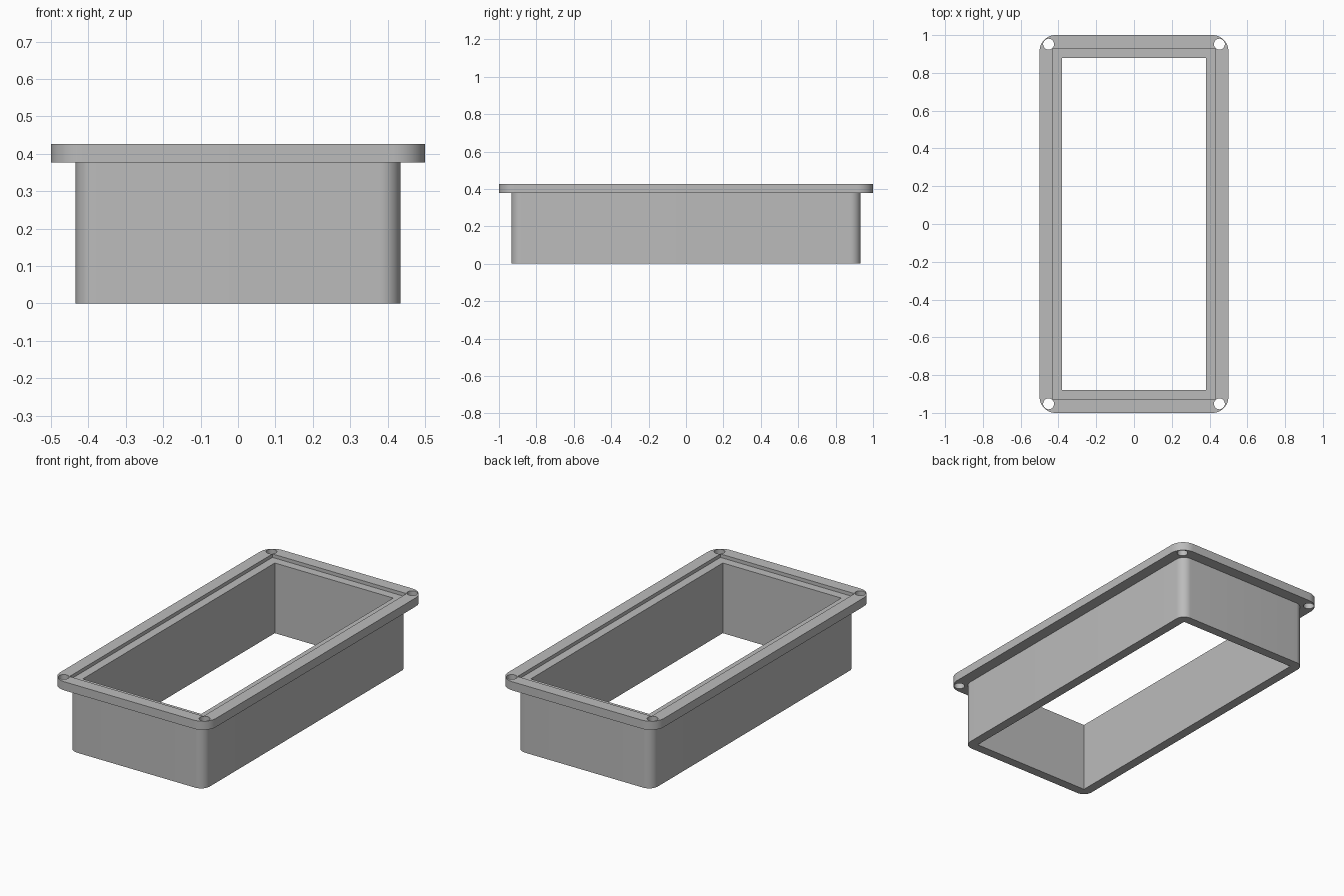
import bpy, bmesh, math

if "Cube" in bpy.data.objects:
    bpy.data.objects.remove(bpy.data.objects["Cube"], do_unlink=True)

grey = bpy.data.materials.new("plain_grey")
grey.use_nodes = True
colour = (0.5, 0.5, 0.5, 1)
grey.diffuse_color = colour
grey.node_tree.nodes["Principled BSDF"].inputs["Base Color"].default_value = colour

TOP, LIP = 0.427, 0.377


def prism(name, outline, z0, z1):
    """Extrude a flat outline from z0 to z1."""
    bm = bmesh.new()
    face = bm.faces.new([bm.verts.new((x, y, z0)) for x, y in outline])
    new = bmesh.ops.extrude_face_region(bm, geom=[face])["geom"]
    bmesh.ops.translate(bm, vec=(0, 0, z1 - z0),
                        verts=[v for v in new if isinstance(v, bmesh.types.BMVert)])
    bmesh.ops.recalc_face_normals(bm, faces=bm.faces)
    mesh = bpy.data.meshes.new(name)
    bm.to_mesh(mesh)
    bm.free()
    mesh.materials.append(grey)
    obj = bpy.data.objects.new(name, mesh)
    bpy.context.collection.objects.link(obj)
    return obj


def arc(cx, cy, r, start, sweep, steps):
    return [(cx + r * math.cos(start + sweep * i / steps),
             cy + r * math.sin(start + sweep * i / steps)) for i in range(steps + 1)]


def rounded(hx, hy, r, steps=12):
    """Rectangle outline with rounded corners."""
    points = []
    for i, (sx, sy) in enumerate(((1, 1), (-1, 1), (-1, -1), (1, -1))):
        points += arc(sx * (hx - r), sy * (hy - r), r, i * math.pi / 2, math.pi / 2, steps)
    return points


def rectangle(hx, hy):
    return [(hx, hy), (-hx, hy), (-hx, -hy), (hx, -hy)]


# Rounded body with a wider mounting flange
frame = prism("flanged_frame", rounded(0.434, 0.934, 0.055), 0, LIP + 0.02)
flange = prism("flange", rounded(0.5, 1.0, 0.085), LIP, TOP)

# Through opening, shallow seat around it, and corner screw holes
cutters = [
    prism("opening_cutter", rectangle(0.38, 0.88), -0.1, TOP + 0.1),
    prism("seat_cutter", rectangle(0.43, 0.93), TOP - 0.02, TOP + 0.1),
]
for sx in (-1, 1):
    for sy in (-1, 1):
        circle = arc(sx * 0.452, sy * 0.952, 0.029, 0, 2 * math.pi, 32)[:-1]
        cutters.append(prism("screw_hole_cutter", circle, LIP - 0.1, TOP + 0.1))

# Join and cut the solid
for tool, operation in [(flange, "UNION")] + [(c, "DIFFERENCE") for c in cutters]:
    mod = frame.modifiers.new(tool.name, "BOOLEAN")
    mod.operation = operation
    mod.solver = "EXACT"
    mod.object = tool
    tool.hide_render = True

bpy.ops.object.select_all(action="DESELECT")
frame.select_set(True)
bpy.context.view_layer.objects.active = frame
bpy.ops.object.convert(target="MESH")
for tool in [flange] + cutters:
    bpy.data.objects.remove(tool, do_unlink=True)

# Smooth corners and holes, crisp edges elsewhere
bpy.ops.object.shade_smooth_by_angle(angle=math.radians(30))
